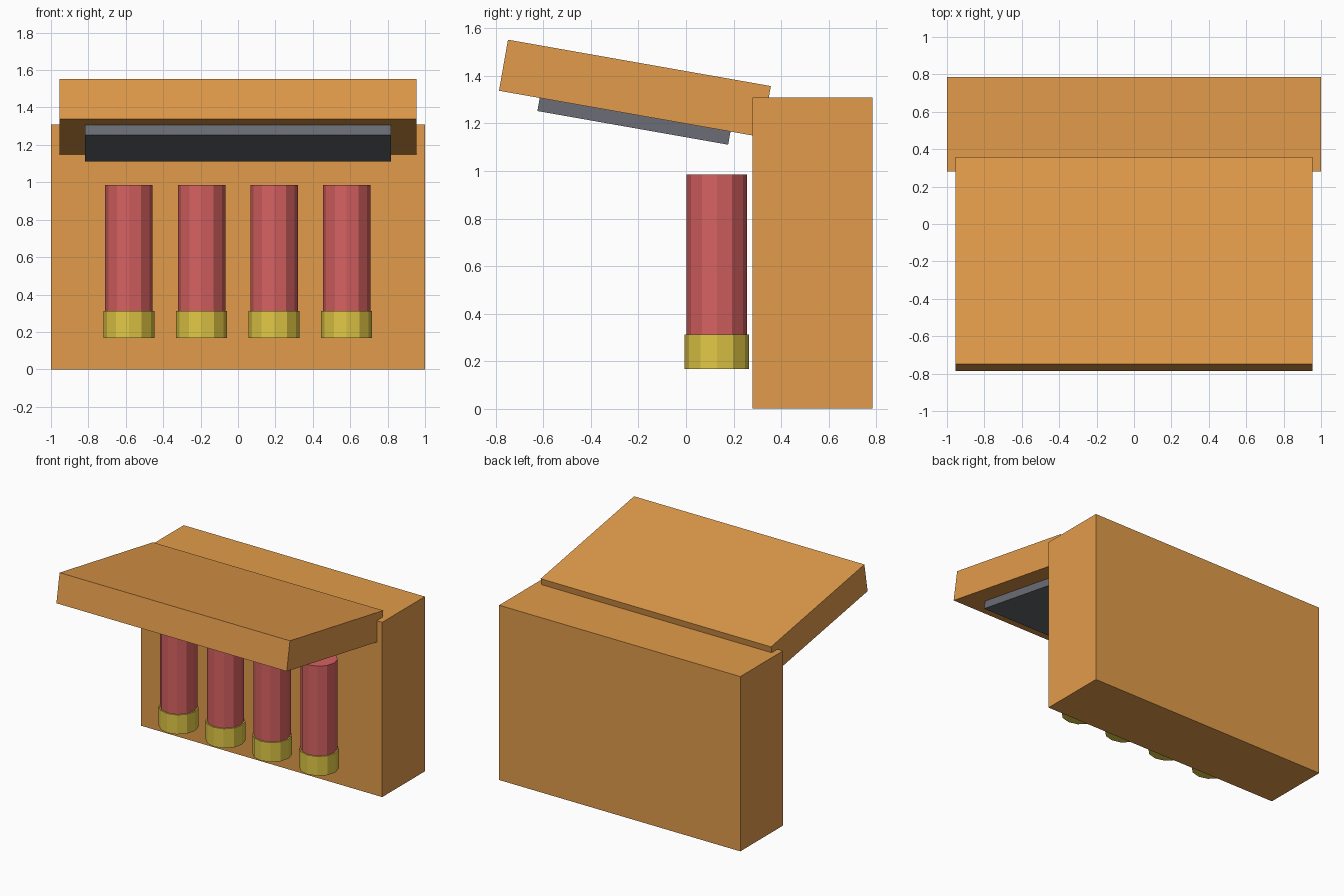
import bpy
from math import radians, sin, cos

if "Cube" in bpy.data.objects:
    bpy.data.objects.remove(bpy.data.objects["Cube"])


def material(name, rgb):
    m = bpy.data.materials.new(name)
    m.diffuse_color = (*rgb, 1)
    m.use_nodes = True
    m.node_tree.nodes["Principled BSDF"].inputs["Base Color"].default_value = m.diffuse_color
    return m


wood = material("orange", (0.76, 0.33, 0.07))
red = material("red", (0.68, 0.12, 0.12))
brass = material("brass", (0.75, 0.58, 0.06))
steel = material("dark_grey", (0.15, 0.155, 0.18))


def box(name, size, loc, mat, tilt=0):
    bpy.ops.mesh.primitive_cube_add(size=1, location=loc, rotation=(tilt, 0, 0))
    ob = bpy.context.object
    ob.name, ob.scale = name, size
    ob.data.materials.append(mat)
    return ob


def cylinder(name, x, r, z0, z1, mat):
    bpy.ops.mesh.primitive_cylinder_add(vertices=12, radius=r, depth=z1 - z0,
                                        location=(x, 0.13, (z0 + z1) / 2))
    ob = bpy.context.object
    ob.name = name
    ob.data.materials.append(mat)


# Main case block
box("case", (2, 0.505, 1.31), (0, 0.5325, 0.655), wood)

# Open lid, tilted up toward the front
tilt = radians(-10)
ly, lz = -0.215, 1.3475
box("lid", (1.91, 1.123, 0.218), (0, ly, lz), wood, tilt)

# Plate under the lid, placed in the lid's tilted frame
along, down = 0.02, -0.127
box("lid_plate", (1.635, 0.815, 0.076),
    (0, ly + along * cos(tilt) - down * sin(tilt),
     lz + along * sin(tilt) + down * cos(tilt)), steel, tilt)

# Row of four cartridges with wider bases
for i in range(4):
    x = -0.583 + i * 0.388
    cylinder(f"tube_{i + 1}", x, 0.127, 0.31, 0.985, red)
    cylinder(f"tube_base_{i + 1}", x, 0.136, 0.167, 0.312, brass)
